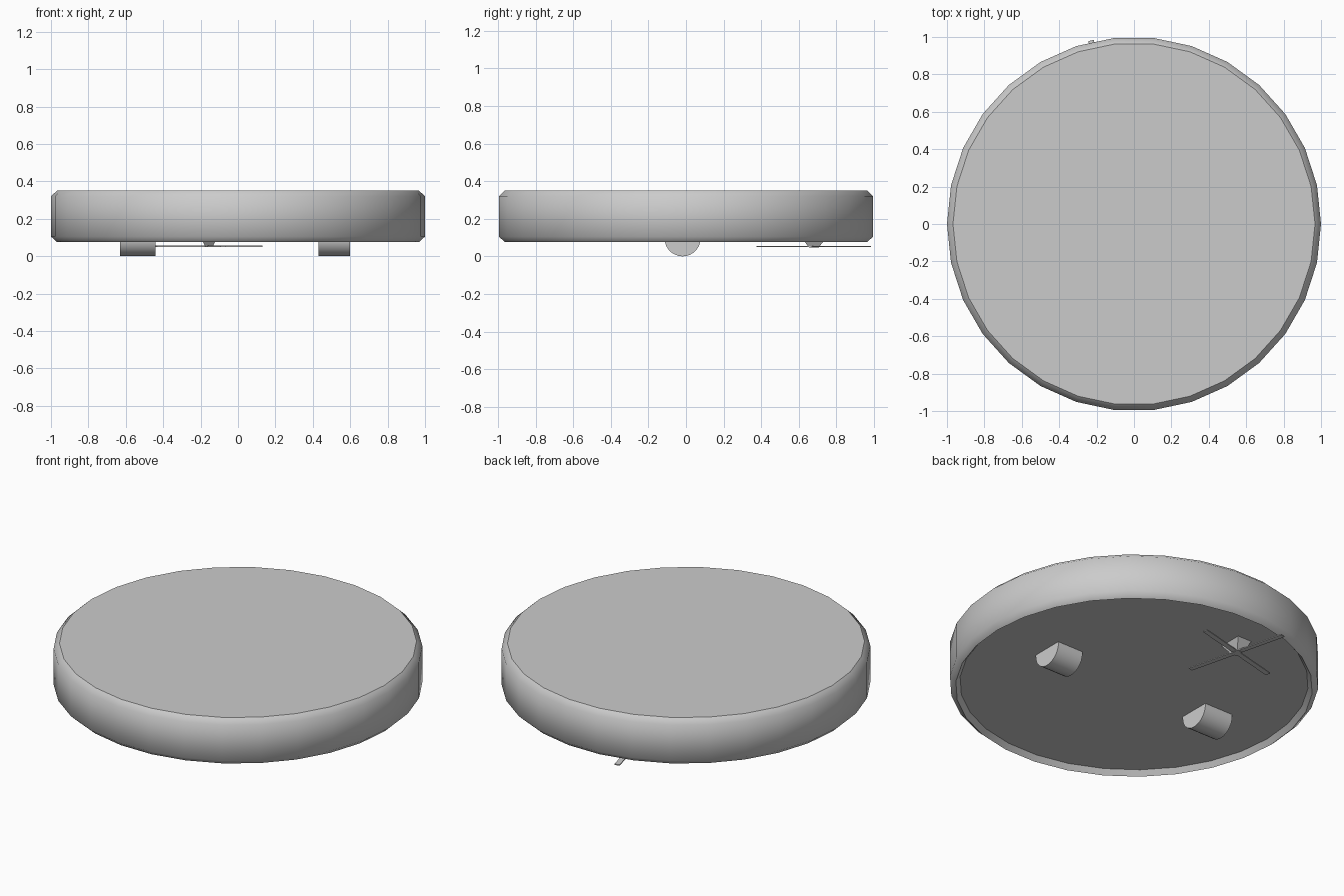
import bpy, bmesh, math
from mathutils import Matrix

if "Cube" in bpy.data.objects:
    bpy.data.objects.remove(bpy.data.objects["Cube"])


def make(name, bm, angle=None):
    bmesh.ops.recalc_face_normals(bm, faces=bm.faces)
    me = bpy.data.meshes.new(name)
    bm.to_mesh(me)
    bm.free()
    ob = bpy.data.objects.new(name, me)
    bpy.context.collection.objects.link(ob)
    if angle:
        bpy.ops.object.select_all(action='DESELECT')
        ob.select_set(True)
        bpy.context.view_layer.objects.active = ob
        bpy.ops.object.shade_smooth_by_angle(angle=math.radians(angle))
    return ob


def lathe(profile, sides):
    """Stack of rings, capped at both ends."""
    bm = bmesh.new()
    rings = []
    for r, z in profile:
        rings.append([bm.verts.new((r * math.cos(2 * math.pi * i / sides),
                                    r * math.sin(2 * math.pi * i / sides), z))
                      for i in range(sides)])
    for a, b in zip(rings, rings[1:]):
        for i in range(sides):
            j = (i + 1) % sides
            bm.faces.new((a[i], a[j], b[j], b[i]))
    bm.faces.new(rings[0])
    bm.faces.new(rings[-1])
    return bm


# Body: chamfered 30-sided disc with a shallow recessed underside
body = make("body", lathe([(0.945, 0.105), (0.968, 0.075), (1.0, 0.105),
                           (1.0, 0.32), (0.968, 0.35)], 30), 50)
for p in body.data.polygons:
    if len(p.vertices) > 4:
        p.use_smooth = False

# Drive wheels, half sunk into the underside
for name, x0, x1 in (("left_wheel", -0.63, -0.44), ("right_wheel", 0.43, 0.60)):
    bm = bmesh.new()
    bmesh.ops.create_cone(bm, cap_ends=True, segments=28, radius1=0.096,
                          radius2=0.096, depth=x1 - x0,
                          matrix=Matrix.Translation(((x0 + x1) / 2, -0.018, 0.096))
                          @ Matrix.Rotation(math.pi / 2, 4, 'Y'))
    make(name, bm, 40)

# Side brush hub: tapered block
BX, BY = -0.155, 0.68
bm = bmesh.new()
bmesh.ops.create_cube(bm, size=1, matrix=Matrix.Translation((BX, BY, 0.079))
                      @ Matrix.Diagonal((0.10, 0.15, 0.062, 1)))
for v in bm.verts:
    if v.co.z < 0.079:
        v.co.x = BX + (v.co.x - BX) * 0.35
        v.co.y = BY + (v.co.y - BY) * 0.35
make("brush_hub", bm)

# Side brush arms: two thin crossed strips
for name, turn, length in (("brush_arm_a", 14, 0.58), ("brush_arm_b", 104, 0.62)):
    bm = bmesh.new()
    bmesh.ops.create_cube(bm, size=1, matrix=Matrix.Translation((BX, BY, 0.053))
                          @ Matrix.Rotation(math.radians(turn), 4, 'Z')
                          @ Matrix.Diagonal((length, 0.03, 0.006, 1)))
    make(name, bm)
